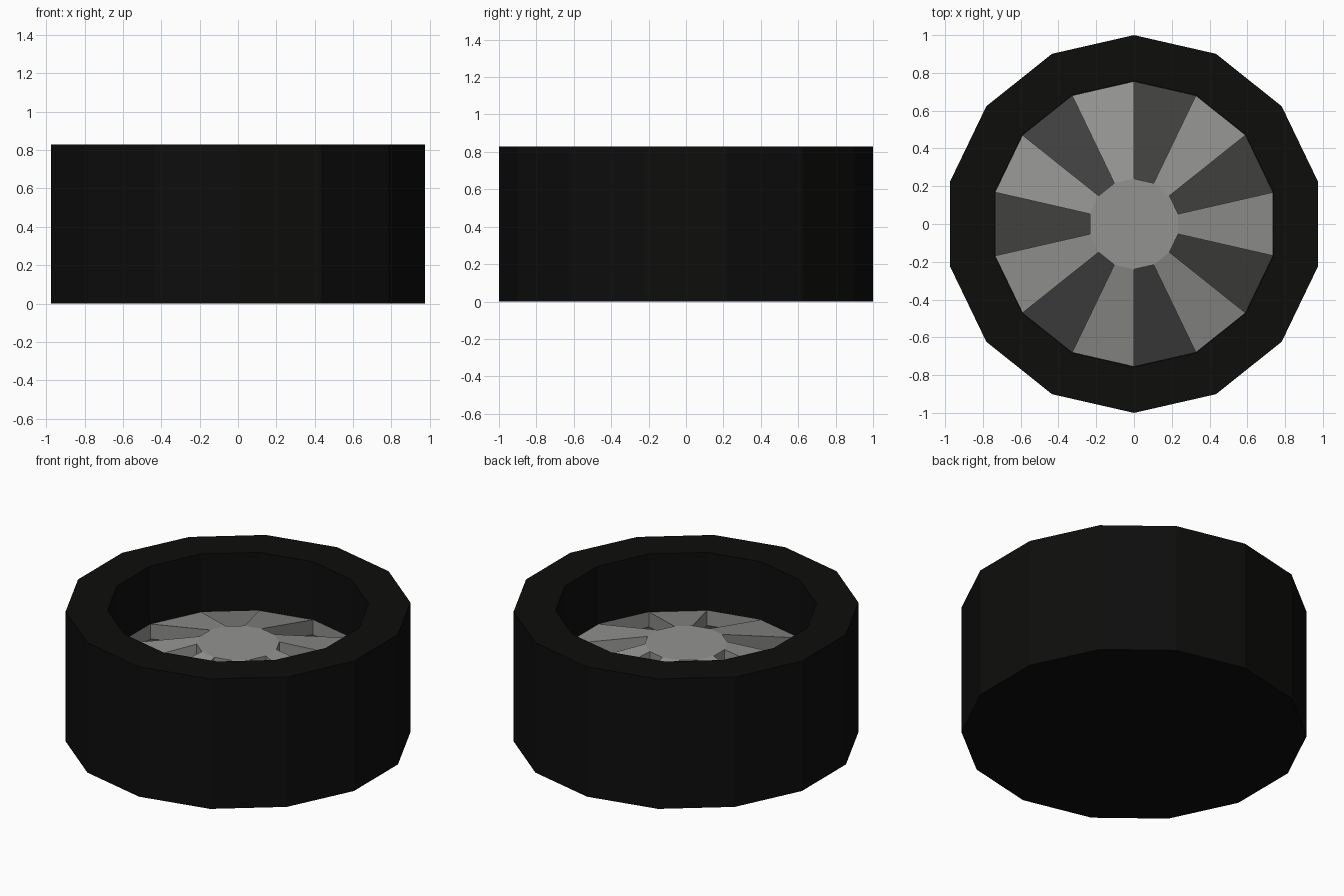
import bpy, bmesh, math

if "Cube" in bpy.data.objects:
    bpy.data.objects.remove(bpy.data.objects["Cube"])

N = 14                      # sides of the wheel
R_OUT, R_IN, R_HUB = 1.0, 0.757, 0.24
H = 0.83                    # tyre height
Z_RIM, Z_HUB = 0.46, 0.60   # spoke height at the rim and at the hub
DEPTH = 0.095               # depth of the pockets between spokes


def material(name, v):
    m = bpy.data.materials.new(name)
    m.diffuse_color = (v, v, v * 0.97, 1)
    m.use_nodes = True
    m.node_tree.nodes["Principled BSDF"].inputs["Base Color"].default_value = m.diffuse_color
    return m


def ring(bm, r, z):
    return [bm.verts.new((r * math.sin(2 * math.pi * k / N),
                          r * math.cos(2 * math.pi * k / N), z)) for k in range(N)]


def finish(bm, name, mats):
    bmesh.ops.recalc_face_normals(bm, faces=bm.faces)
    me = bpy.data.meshes.new(name)
    bm.to_mesh(me)
    bm.free()
    for m in mats:
        me.materials.append(m)
    ob = bpy.data.objects.new(name, me)
    bpy.context.collection.objects.link(ob)
    return ob


black = material("rubber_black", 0.004)
grey = material("metal_grey", 0.29)
dark = material("pocket_dark", 0.052)

# Tyre: closed cup with a flat underside, the inner wall reaching down to the rim
bm = bmesh.new()
rings = [ring(bm, r, z) for r, z in
         [(R_OUT, 0), (R_OUT, H), (R_IN, H), (R_IN, Z_RIM - DEPTH - 0.05)]]
for a, b in zip(rings, rings[1:]):
    for k in range(N):
        j = (k + 1) % N
        bm.faces.new((a[k], a[j], b[j], b[k]))
bm.faces.new(rings[0])
bm.faces.new(rings[-1])
finish(bm, "tyre", [black])

# Rim: hub disc with alternating raised spokes and sunken pockets, sloping outward
bm = bmesh.new()
r_rim = R_IN - 0.002
rim_hi, rim_lo = ring(bm, r_rim, Z_RIM), ring(bm, r_rim, Z_RIM - DEPTH)
hub_hi, hub_lo = ring(bm, R_HUB, Z_HUB), ring(bm, R_HUB, Z_HUB - DEPTH)
bm.faces.new(hub_hi)
for k in range(N):
    j = (k + 1) % N
    # radial side wall between a spoke and a pocket
    bm.faces.new((rim_hi[k], hub_hi[k], hub_lo[k], rim_lo[k]))
    if k % 2:
        bm.faces.new((rim_hi[k], rim_hi[j], hub_hi[j], hub_hi[k]))
    else:
        floor = bm.faces.new((rim_lo[k], rim_lo[j], hub_lo[j], hub_lo[k]))
        floor.material_index = 1
        bm.faces.new((rim_hi[k], rim_hi[j], rim_lo[j], rim_lo[k]))
        bm.faces.new((hub_hi[k], hub_hi[j], hub_lo[j], hub_lo[k]))
# normals are consistent over the open shell; make them face up
rim = finish(bm, "rim_spokes", [grey, dark])
if rim.data.polygons[0].normal.z < 0:
    rim.data.flip_normals()
